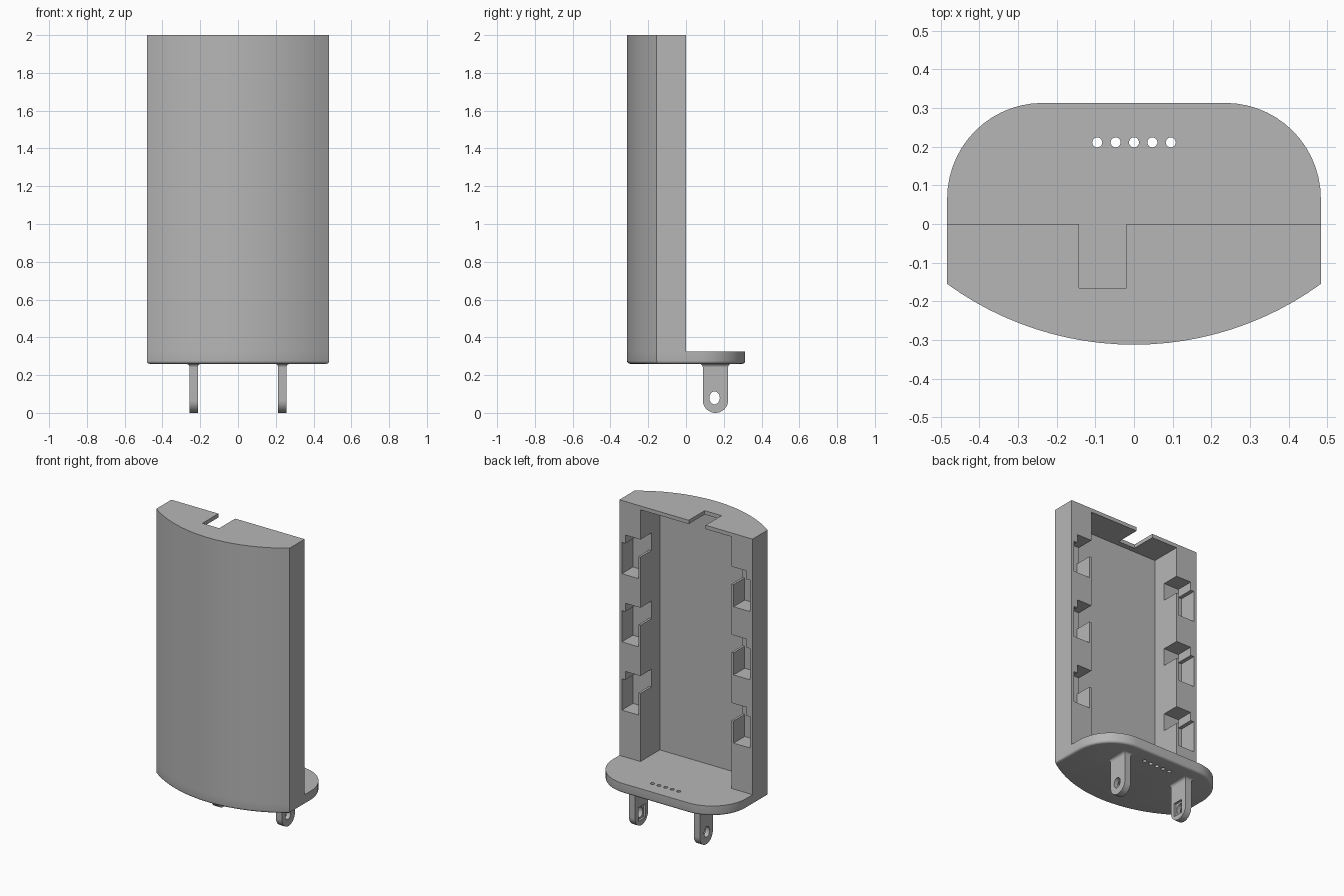
import bpy, bmesh, math

old = bpy.data.objects.get("Cube")
if old:
    bpy.data.objects.remove(old, do_unlink=True)

grey = bpy.data.materials.new("plain grey")
grey.use_nodes = True
colour = (0.47, 0.47, 0.47, 1)
grey.diffuse_color = colour
grey.node_tree.nodes["Principled BSDF"].inputs["Base Color"].default_value = colour

HALF, FRONT, SHOULDER, BACK = 0.483, -0.312, -0.155, 0.313
BOTTOM, FLOOR, TOP = 0.26, 0.325, 2.0


def finish(bm, name):
    bmesh.ops.recalc_face_normals(bm, faces=bm.faces)
    mesh = bpy.data.meshes.new(name)
    bm.to_mesh(mesh)
    bm.free()
    obj = bpy.data.objects.new(name, mesh)
    mesh.materials.append(grey)
    bpy.context.collection.objects.link(obj)
    return obj


def loft(name, rings, bevel=0):
    """Skin a stack of matching rings and cap both ends."""
    bm = bmesh.new()
    rows = [[bm.verts.new(p) for p in ring] for ring in rings]
    for a, b in zip(rows, rows[1:]):
        for i in range(len(a)):
            j = (i + 1) % len(a)
            bm.faces.new((a[i], a[j], b[j], b[i]))
    bm.faces.new(rows[0][::-1])
    bm.faces.new(rows[-1])
    if bevel:
        rim = [e for e in bm.edges if all(v in rows[0] for v in e.verts)]
        bmesh.ops.recalc_face_normals(bm, faces=bm.faces)
        bmesh.ops.bevel(bm, geom=rim, offset=bevel, segments=4, profile=0.5, affect='EDGES')
    return finish(bm, name)


def prism_z(name, outline, z0, z1, bevel=0):
    return loft(name, [[(x, y, z) for x, y in outline] for z in (z0, z1)], bevel)


def prism_x(name, outline, x0, x1):
    return loft(name, [[(x, y, z) for y, z in outline] for x in (x0, x1)])


def box(x0, x1, y0, y1, z0, z1):
    return prism_z("cutter", [(x0, y0), (x1, y0), (x1, y1), (x0, y1)], z0, z1)


def arc(cx, cy, rx, ry, a0, a1, n):
    steps = [math.radians(a0 + (a1 - a0) * i / n) for i in range(n + 1)]
    return [(cx + rx * math.cos(a), cy + ry * math.sin(a)) for a in steps]


def cut(obj, cutter, operation='DIFFERENCE'):
    mod = obj.modifiers.new("cut", 'BOOLEAN')
    mod.operation, mod.solver, mod.object = operation, 'EXACT', cutter
    bpy.context.view_layer.objects.active = obj
    bpy.ops.object.modifier_apply(modifier=mod.name)
    bpy.data.objects.remove(cutter, do_unlink=True)


def smooth(obj):
    bpy.ops.object.select_all(action='DESELECT')
    obj.select_set(True)
    bpy.context.view_layer.objects.active = obj
    bpy.ops.object.shade_smooth_by_angle(angle=math.radians(30))


# Bowed front outline shared by the housing and the base
sag = SHOULDER - FRONT
radius = (HALF ** 2 + sag ** 2) / (2 * sag)
sweep = math.degrees(math.asin(HALF / radius))
bow = arc(0, FRONT + radius, radius, radius, -90 - sweep, -90 + sweep, 24)

# Housing: hollow from the back, with a thin top plate
housing = prism_z("housing", bow + [(HALF, 0), (-HALF, 0)], FLOOR, TOP)
cut(housing, box(-0.33, 0.33, -0.2, 0.1, FLOOR - 0.1, 1.975))
cut(housing, box(-0.142, -0.02, -0.165, 0.1, 1.9, 2.1))

# Hook slots in both side posts: an entry notch and a deeper-set pocket
for side in (-1, 1):
    for row in range(3):
        z = 1.78 - 0.447 * row
        for inner, outer, low, high in ((0.3, 0.44, 0.115, 0), (0.345, 0.465, 0.26, 0.055)):
            x0, x1 = sorted((side * inner, side * outer))
            cut(housing, box(x0, x1, -0.115, 0.1, z - low, z - high))
smooth(housing)

# Base plate with round back corners and a softened lower rim
corner = 0.247
base_outline = (bow + arc(HALF - corner, BACK - corner, corner, corner, 0, 90, 14)
                + arc(corner - HALF, BACK - corner, corner, corner, 90, 180, 14))
base = prism_z("base_plate", base_outline, BOTTOM, FLOOR, bevel=0.015)
for i in range(-2, 3):
    hole = arc(i * 0.0475, 0.211, 0.013, 0.013, 0, 360, 20)[:-1]
    cut(base, prism_z("cutter", hole, BOTTOM - 0.1, FLOOR + 0.1))
smooth(base)

# Mounting tabs: round ends, oval holes, recess on the inner face, flared root
for side, name in ((1, "left_tab"), (-1, "right_tab")):
    mid, half_x, mid_y, half_y = side * 0.235, 0.022, 0.156, 0.067
    profile = arc(mid_y, half_y, half_y, half_y, 180, 360, 20)
    profile += [(mid_y + half_y, BOTTOM + 0.01), (mid_y - half_y, BOTTOM + 0.01)]
    tab = prism_x(name, profile, mid - half_x, mid + half_x)
    oval = arc(mid_y - 0.005, 0.079, 0.028, 0.034, 0, 360, 24)[:-1]
    cut(tab, prism_x("cutter", oval, mid - 0.1, mid + 0.1))
    inner_face = mid - side * half_x
    x0, x1 = sorted((inner_face - side * 0.05, inner_face + side * 0.015))
    cut(tab, box(x0, x1, 0.116, 0.186, 0.035, 0.125))
    smooth(tab)

    fillet, rings = 0.018, []
    for k in range(6):
        a = math.pi / 2 * k / 5
        grow = fillet * (1 - math.cos(a))
        z = BOTTOM - fillet + fillet * math.sin(a)
        hx, hy = half_x + grow, half_y + grow
        rings.append([(mid + sx * hx, mid_y + sy * hy, z)
                      for sx, sy in ((-1, -1), (1, -1), (1, 1), (-1, 1))])
    smooth(loft(name + "_root", rings))
